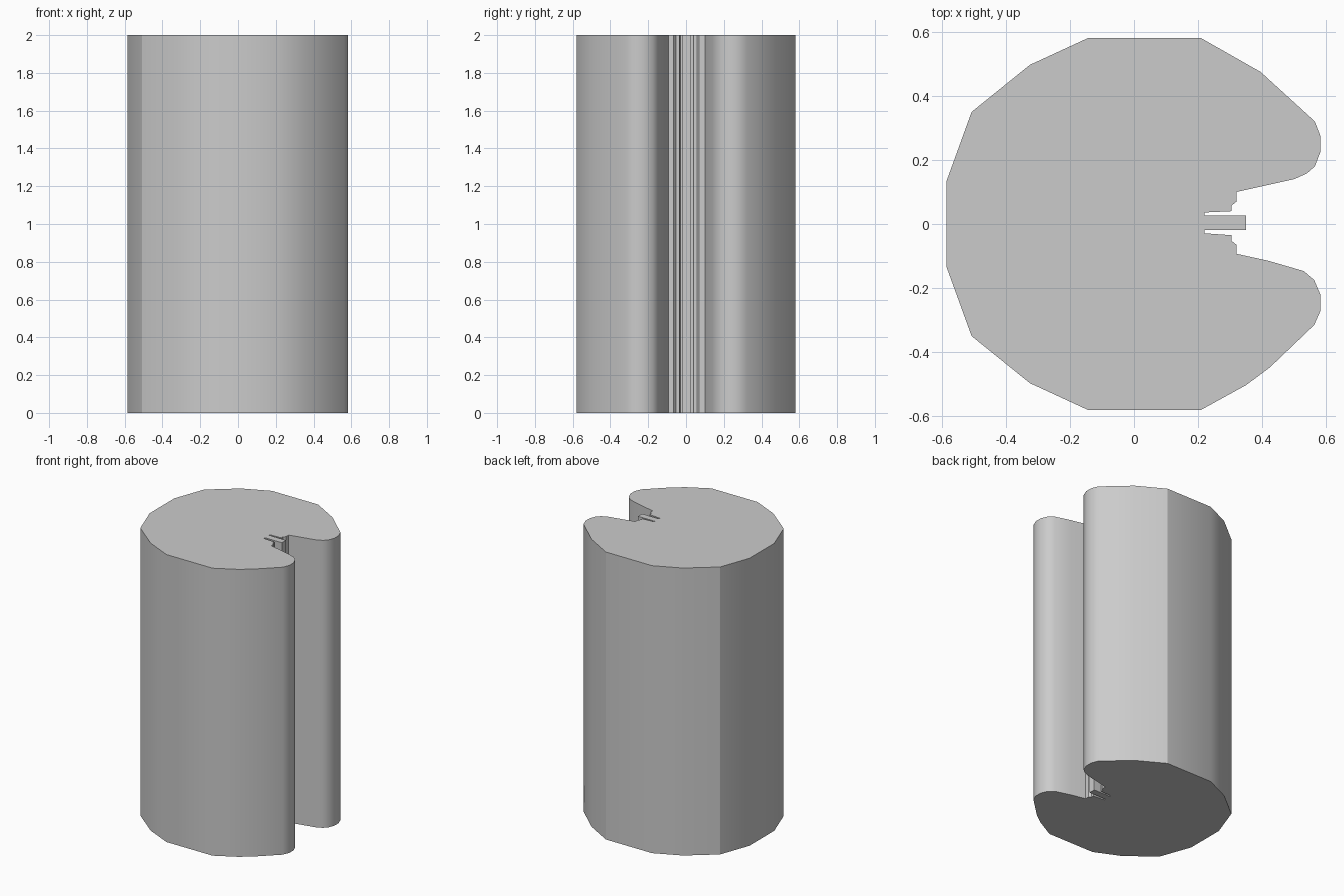
import bpy
import bmesh
from math import radians

HEIGHT = 2.0

default_cube = bpy.data.objects.get("Cube")
if default_cube:
    bpy.data.objects.remove(default_cube, do_unlink=True)


def make_material(name, colour):
    material = bpy.data.materials.new(name)
    material.use_nodes = True
    material.diffuse_color = colour
    material.node_tree.nodes["Principled BSDF"].inputs["Base Color"].default_value = colour
    return material


def extrude_profile(name, outline, height, material, smooth_angle):
    """Raise a closed outline into a solid prism with flat ends."""
    mesh = bpy.data.meshes.new(name)
    bm = bmesh.new()
    base = bm.faces.new([bm.verts.new((x, y, 0)) for x, y in outline])
    raised = bmesh.ops.extrude_face_region(bm, geom=[base], use_keep_orig=True)
    top_verts = [g for g in raised["geom"] if isinstance(g, bmesh.types.BMVert)]
    bmesh.ops.translate(bm, verts=top_verts, vec=(0, 0, height))
    bmesh.ops.recalc_face_normals(bm, faces=bm.faces)
    bm.to_mesh(mesh)
    bm.free()
    mesh.materials.append(material)
    part = bpy.data.objects.new(name, mesh)
    bpy.context.collection.objects.link(part)
    bpy.ops.object.select_all(action="DESELECT")
    part.select_set(True)
    bpy.context.view_layer.objects.active = part
    bpy.ops.object.shade_smooth_by_angle(angle=smooth_angle)
    return part


# Faceted round side, mirrored front to back
round_half = [(-.145, .58), (-.325, .497), (-.507, .35), (-.585, .135)]
round_side = round_half + [(x, -y) for x, y in reversed(round_half)]

# Front lip, from the round side in to the slot
front_lip = [
    (.21, -.58), (.35, -.503), (.425, -.447), (.563, -.315), (.583, -.27),
    (.583, -.222), (.563, -.175), (.53, -.147), (.42, -.115), (.32, -.093),
]
# Stepped slot with a thin central tongue
slot = [
    (.32, -.065), (.305, -.053), (.305, -.035), (.22, -.029), (.22, -.018),
    (.35, -.018), (.35, .027), (.22, .027), (.22, .036), (.305, .04),
    (.305, .058), (.32, .07),
]
# Back lip, from the slot out to the round side
back_lip = [
    (.32, .1), (.5, .14), (.54, .158), (.565, .18), (.583, .227),
    (.583, .273), (.565, .32), (.395, .475), (.21, .58),
]

grey = make_material("plain grey", (.6, .6, .6, 1))
extrude_profile("slotted_column", round_side + front_lip + slot + back_lip,
                HEIGHT, grey, radians(29))
